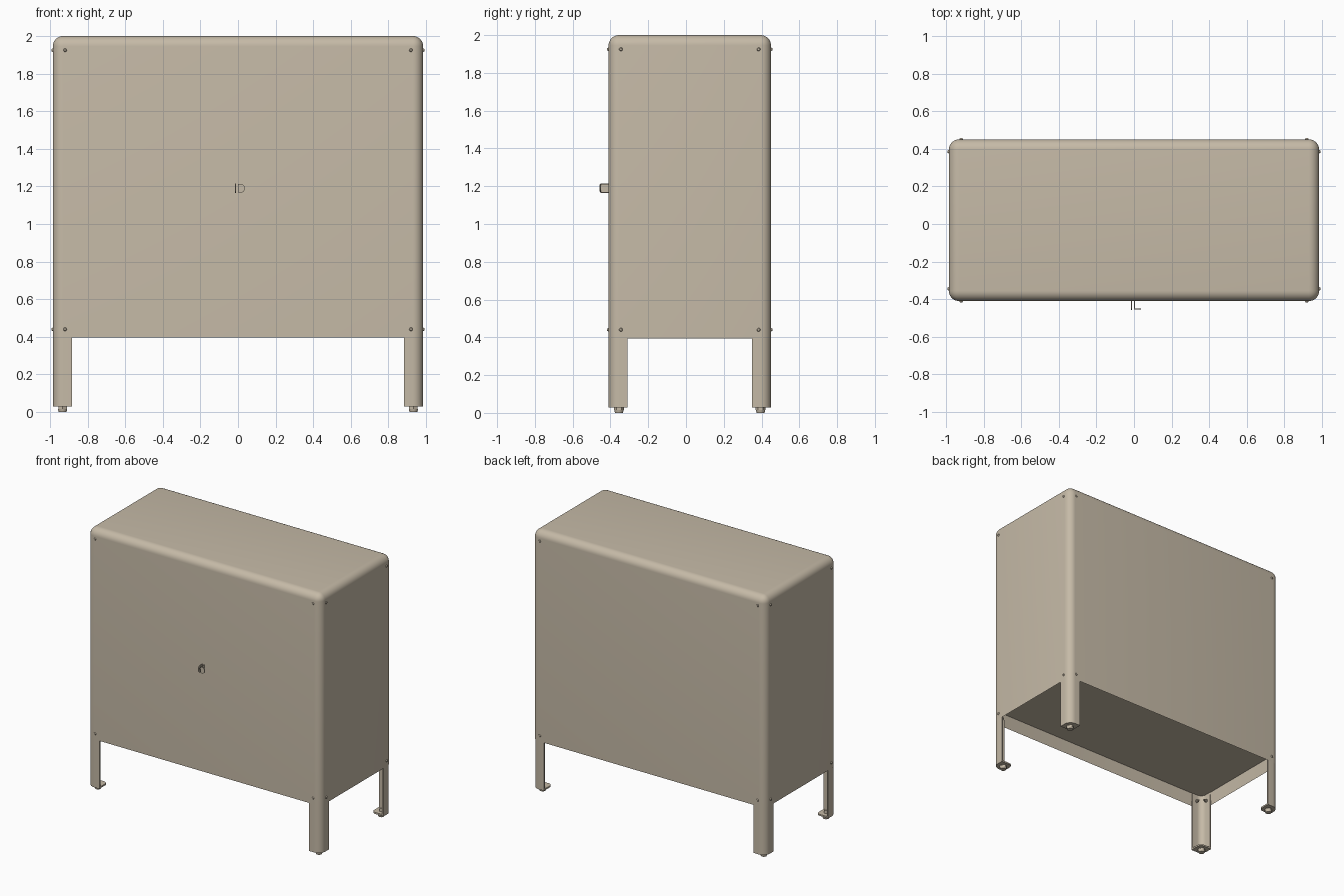
import bpy, bmesh
from math import pi, cos, sin, radians
from mathutils import Matrix, Vector

old = bpy.data.objects.get("Cube")
if old:
    bpy.data.objects.remove(old)

paint = bpy.data.materials.new("warm beige paint")
paint.use_nodes = True
colour = (0.56, 0.49, 0.385, 1)
paint.diffuse_color = colour
paint.node_tree.nodes["Principled BSDF"].inputs["Base Color"].default_value = colour

X, FRONT, BACK = 0.985, -0.41, 0.45     # cabinet walls
BOTTOM, TOP, RADIUS = 0.395, 2.0, 0.055
MID = (FRONT + BACK) / 2
DEPTH = BACK - FRONT
CORNERS = [(sx, sy) for sx in (-1, 1) for sy in (-1, 1)]


def finish(name, bm):
    bmesh.ops.recalc_face_normals(bm, faces=bm.faces)
    mesh = bpy.data.meshes.new(name)
    bm.to_mesh(mesh)
    bm.free()
    mesh.materials.append(paint)
    obj = bpy.data.objects.new(name, mesh)
    bpy.context.collection.objects.link(obj)
    bpy.ops.object.select_all(action='DESELECT')
    obj.select_set(True)
    bpy.context.view_layer.objects.active = obj
    bpy.ops.object.shade_smooth_by_angle(angle=radians(35))
    return obj


def add_box(bm, centre, size):
    m = Matrix.Translation(centre) @ Matrix.Diagonal((*size, 1))
    return bmesh.ops.create_cube(bm, size=1, matrix=m)["verts"]


def add_cylinder(bm, centre, axis, r1, r2, length, sides=16):
    turn = Vector(axis).to_track_quat('Z', 'Y').to_matrix().to_4x4()
    bmesh.ops.create_cone(bm, cap_ends=True, segments=sides, radius1=r1, radius2=r2,
                          depth=length, matrix=Matrix.Translation(centre) @ turn)


def prism(bm, points, offset):
    face = bm.faces.new([bm.verts.new(p) for p in points])
    out = bmesh.ops.extrude_face_region(bm, geom=[face])["geom"]
    bmesh.ops.translate(bm, vec=offset, verts=[v for v in out if isinstance(v, bmesh.types.BMVert)])


def arc(cx, cy, r, start, end, steps=8):
    angles = [start + (end - start) * i / steps for i in range(steps + 1)]
    return [(cx + r * cos(a), cy + r * sin(a)) for a in angles]


# Cabinet shell: rounded sides and top, floor recessed behind a skirt
bm = bmesh.new()
add_box(bm, (0, MID, (BOTTOM + TOP) / 2), (2 * X, DEPTH, TOP - BOTTOM))
edges = [e for e in bm.edges if any(v.co.z > 1 for v in e.verts)]
bmesh.ops.bevel(bm, geom=edges, offset=RADIUS, segments=8, profile=0.5, affect='EDGES')
base = min(bm.faces, key=lambda f: f.calc_center_median().z)
bmesh.ops.inset_region(bm, faces=[base], thickness=0.01)
bmesh.ops.translate(bm, vec=(0, 0, 0.1), verts=base.verts)
finish("cabinet_shell", bm)

# Legs: rounded angle sections with a foot plate
bm = bmesh.new()
W, T, GAP = 0.1, 0.012, 0.001
R = RADIUS
outline = ([(W, 0)] + arc(R, R, R, 1.5 * pi, pi) + [(0, W), (T, W)]
           + arc(R, R, R - T, pi, 1.5 * pi) + [(W, T)])
plate = [(W, 0)] + arc(R, R, R, 1.5 * pi, pi) + [(0, W)] + arc(W - .03, W - .03, 0.03, pi / 2, 0, 4)
for sx, sy in CORNERS:
    def place(points, z):
        return [(sx * (X - GAP - u), MID + sy * (DEPTH / 2 - GAP - v), z) for u, v in points]
    prism(bm, place(outline, 0.03), (0, 0, 0.465))
    prism(bm, place(plate, 0.028), (0, 0, 0.012))
finish("legs", bm)

# Levelling feet
bm = bmesh.new()
for sx, sy in CORNERS:
    x, y = sx * (X - 0.052), MID + sy * (DEPTH / 2 - 0.055)
    add_cylinder(bm, (x, y, 0.008), (0, 0, 1), 0.021, 0.025, 0.016, 20)
    add_cylinder(bm, (x, y, 0.022), (0, 0, 1), 0.026, 0.026, 0.012, 6)
    add_cylinder(bm, (x, y, 0.048), (0, 0, 1), 0.014, 0.014, 0.03, 12)
finish("levelling_feet", bm)

# Domed screw heads near every corner, with nuts inside the skirt
bm = bmesh.new()
for sx, sy in CORNERS:
    wall_y = MID + sy * DEPTH / 2
    for z in (0.44, 1.925):
        spots = [((sx * 0.92, wall_y, z), Vector((0, sy, 0))),
                 ((sx * X, MID + sy * (DEPTH / 2 - 0.065), z), Vector((sx, 0, 0)))]
        for spot, out in spots:
            add_cylinder(bm, Vector(spot) + out * 0.003, out, 0.01, 0.006, 0.008, 12)
            if z < 1:
                add_cylinder(bm, Vector(spot) - out * 0.02, out, 0.012, 0.012, 0.016, 6)
                add_cylinder(bm, Vector(spot) - out * 0.025, out, 0.006, 0.006, 0.03, 8)
finish("screws", bm)

# Door latch: locking tab with a hole beside a bent turning handle
LZ = 1.19
bm = bmesh.new()
ring = arc(-0.435, LZ, 0.009, 0, 2 * pi, 16)[:-1]
outer = [(FRONT, LZ - .025), (-0.45, LZ - .025), (-0.458, LZ - .017),
         (-0.458, LZ + .017), (-0.45, LZ + .025), (FRONT, LZ + .025)]
loops = []
for loop in (outer, ring):
    verts = [bm.verts.new((-0.015, y, z)) for y, z in loop]
    loops += [bm.edges.new((a, b)) for a, b in zip(verts, verts[1:] + verts[:1])]
bmesh.ops.triangle_fill(bm, edges=loops, use_beauty=True)
out = bmesh.ops.extrude_face_region(bm, geom=bm.faces[:])["geom"]
bmesh.ops.translate(bm, vec=(0.005, 0, 0), verts=[v for v in out if isinstance(v, bmesh.types.BMVert)])
finish("latch_tab", bm)

bm = bmesh.new()
add_box(bm, (0.003, -0.431, LZ), (0.005, 0.046, 0.046))
grip = [(0.0, LZ - .023)] + arc(0.014, LZ, 0.023, -pi / 2, pi / 2, 12) + [(0.0, LZ + .023)]
prism(bm, [(x, -0.454, z) for x, z in grip], (0, 0.005, 0))
finish("latch_handle", bm)
